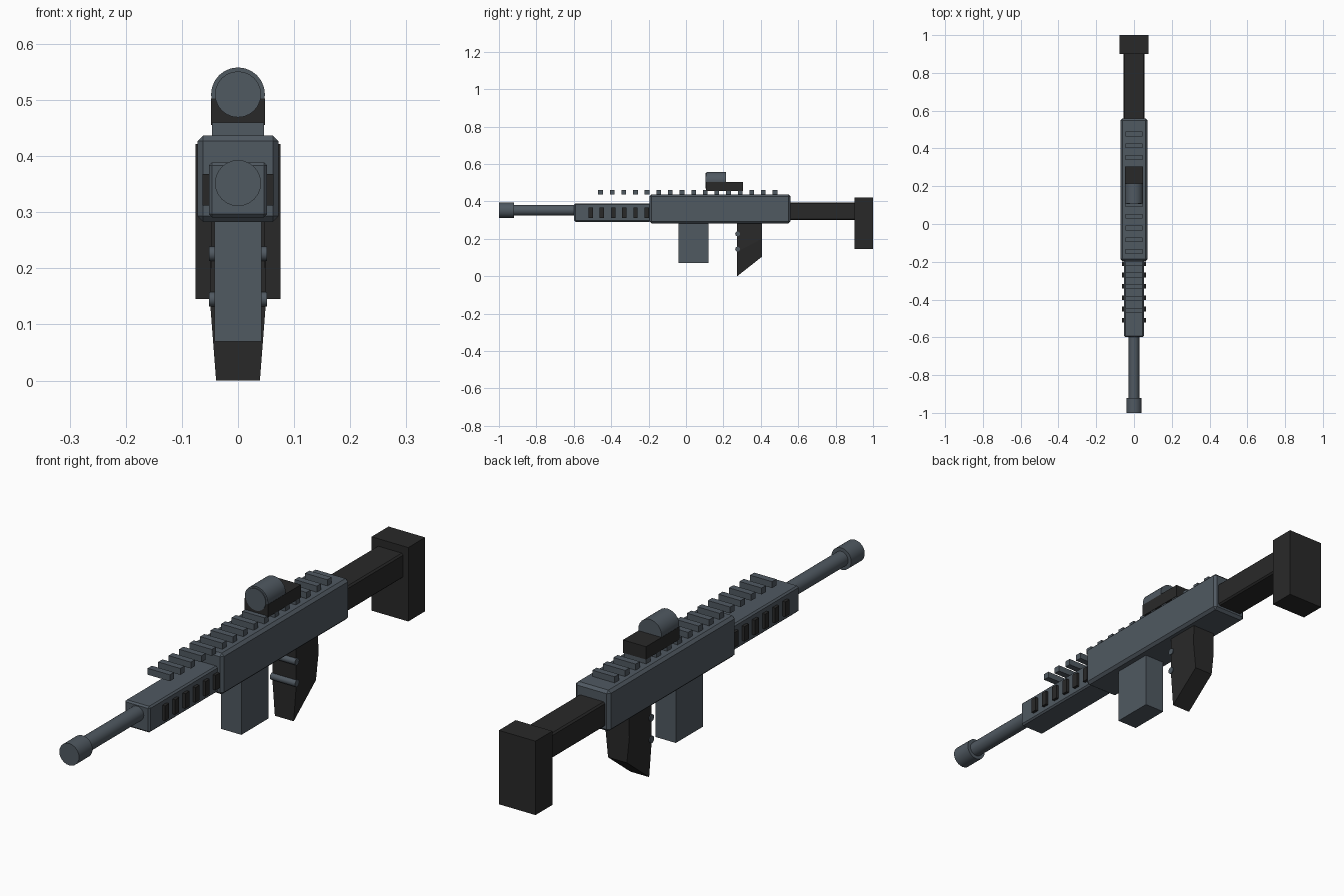
import bpy
import bmesh
import math

cube = bpy.data.objects.get("Cube")
if cube:
    bpy.data.objects.remove(cube, do_unlink=True)


def make_material(name, colour):
    mat = bpy.data.materials.new(name)
    mat.use_nodes = True
    mat.diffuse_color = (*colour, 1)
    bsdf = next(n for n in mat.node_tree.nodes if n.type == 'BSDF_PRINCIPLED')
    bsdf.inputs["Base Color"].default_value = (*colour, 1)
    return mat


METAL = make_material("blue grey metal", (0.08, 0.10, 0.12))
DARK = make_material("dark polymer", (0.022, 0.022, 0.022))


def add_object(name, bm, mat):
    bmesh.ops.recalc_face_normals(bm, faces=bm.faces)
    mesh = bpy.data.meshes.new(name)
    bm.to_mesh(mesh)
    bm.free()
    mesh.materials.append(mat)
    obj = bpy.data.objects.new(name, mesh)
    bpy.context.collection.objects.link(obj)
    return obj


def box(name, half_x, ys, zs, mat, bevel=0):
    """Box centred on x = 0, with an optional chamfer."""
    bm = bmesh.new()
    bmesh.ops.create_cube(bm, size=1)
    for v in bm.verts:
        v.co.x *= 2 * half_x
        v.co.y = ys[0] if v.co.y < 0 else ys[1]
        v.co.z = zs[0] if v.co.z < 0 else zs[1]
    obj = add_object(name, bm, mat)
    if bevel:
        mod = obj.modifiers.new("chamfer", 'BEVEL')
        mod.width = bevel
        mod.segments = 1
    return obj


def cylinder(name, radius, length, centre, axis, mat, sides=24):
    bm = bmesh.new()
    bmesh.ops.create_cone(bm, cap_ends=True, segments=sides,
                          radius1=radius, radius2=radius, depth=length)
    obj = add_object(name, bm, mat)
    turn = math.pi / 2
    obj.rotation_euler = (turn, 0, 0) if axis == 'Y' else (0, turn, 0)
    obj.location = centre
    bpy.ops.object.select_all(action='DESELECT')
    obj.select_set(True)
    bpy.context.view_layer.objects.active = obj
    bpy.ops.object.shade_smooth_by_angle(angle=math.radians(35))
    return obj


# Main body and stock
box("receiver", 0.072, (-0.195, 0.558), (0.283, 0.437), METAL, 0.01)
box("stock_tube", 0.055, (0.55, 0.91), (0.301, 0.394), DARK, 0.006)
box("butt_pad", 0.076, (0.9, 1.0), (0.145, 0.422), DARK)

# Handguard with side vents
box("handguard", 0.052, (-0.598, -0.19), (0.291, 0.389), METAL, 0.006)
for i in range(6):
    y = -0.51 + 0.06 * i
    box(f"vent_{i + 1}", 0.063, (y - 0.012, y + 0.012), (0.312, 0.368), DARK)

# Barrel and muzzle
cylinder("barrel", 0.028, 0.36, (0, -0.76, 0.352), 'Y', METAL)
cylinder("muzzle", 0.041, 0.08, (0, -0.96, 0.352), 'Y', METAL)

# Top rail teeth
for i in range(16):
    y = -0.457 + 0.0622 * i
    box(f"rail_tooth_{i + 1}", 0.046, (y - 0.0125, y + 0.0125), (0.436, 0.46), METAL)

# Sight
box("sight_base", 0.048, (0.108, 0.305), (0.455, 0.503), DARK)
cylinder("sight_tube", 0.048, 0.105, (0, 0.161, 0.51), 'Y', METAL)
cylinder("sight_lens", 0.041, 0.008, (0, 0.109, 0.51), 'Y', METAL)

# Magazine
box("magazine", 0.042, (-0.04, 0.12), (0.07, 0.29), METAL)

# Grip: loops of (half width, front height, back height)
loops = [(0.048, 0.29, 0.29), (0.049, 0.13, 0.2), (0.039, 0.0, 0.104)]
bm = bmesh.new()
rings = []
for w, front_z, back_z in loops:
    corners = [(-w, 0.274, front_z), (w, 0.274, front_z),
               (w, 0.406, back_z), (-w, 0.406, back_z)]
    rings.append([bm.verts.new(c) for c in corners])
for a, b in zip(rings, rings[1:]):
    for k in range(4):
        n = (k + 1) % 4
        bm.faces.new((a[k], a[n], b[n], b[k]))
bm.faces.new(rings[0])
bm.faces.new(rings[-1])
add_object("grip", bm, DARK)

# Cross pins on the front of the grip
for name, z in (("upper", 0.226), ("lower", 0.145)):
    cylinder(f"{name}_grip_pin", 0.013, 0.104, (0, 0.276, z), 'X', METAL, 16)
